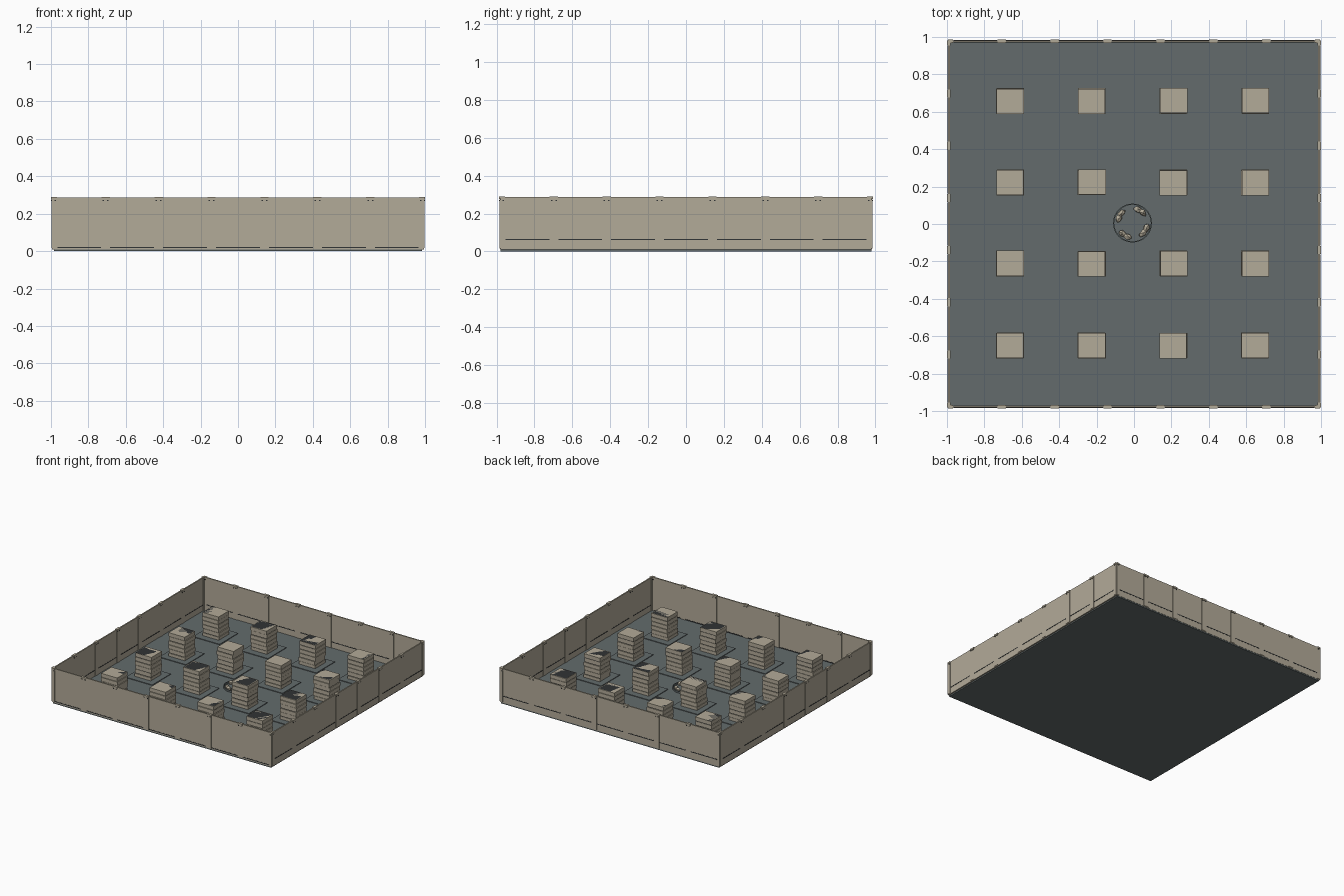
import bpy, bmesh, math, random
from mathutils import Matrix, Vector

if "Cube" in bpy.data.objects:
    bpy.data.objects.remove(bpy.data.objects["Cube"])

random.seed(4)
HX, HY = 0.99, 0.977        # wall centre lines
FLOOR, TOP = 0.016, 0.287


def material(name, rgb):
    m = bpy.data.materials.new(name)
    m.diffuse_color = (*rgb, 1)
    m.use_nodes = True
    m.node_tree.nodes["Principled BSDF"].inputs["Base Color"].default_value = m.diffuse_color
    return m


STONE = material("beige stone", (0.45, 0.405, 0.315))
SLATE = material("slate floor", (0.125, 0.148, 0.15))
DARK = material("dark joint", (0.03, 0.033, 0.035))


def add_box(bm, lo, hi, mat=0, rot=0.0):
    lo, hi = Vector(lo), Vector(hi)
    size = hi - lo
    mtx = (Matrix.Translation((lo + hi) / 2) @ Matrix.Rotation(rot, 4, 'Z')
           @ Matrix.Diagonal((*size, 1)))
    verts = bmesh.ops.create_cube(bm, size=1, matrix=mtx)["verts"]
    for f in {f for v in verts for f in v.link_faces}:
        f.material_index = mat


def finish(bm, name, mats):
    me = bpy.data.meshes.new(name)
    bm.to_mesh(me)
    bm.free()
    for m in mats:
        me.materials.append(m)
    ob = bpy.data.objects.new(name, me)
    bpy.context.collection.objects.link(ob)
    return ob


# floor slab
bm = bmesh.new()
add_box(bm, (-0.985, -0.98, 0), (0.985, 0.98, FLOOR))
finish(bm, "floor_slab", [SLATE])


# one wall along local x, with outside toward local -y
def wall(name, length, offset, angle, strip_z):
    bm = bmesh.new()
    h = length / 2
    add_box(bm, (-h, -0.005, 0.01), (h, 0.005, TOP))
    step = length / 7
    for i in range(8):
        x = -h + i * step
        a, b = max(x - 0.022, -h - 0.004), min(x + 0.022, h + 0.004)
        # flat post and top clamp
        add_box(bm, (a, -0.008, FLOOR), (b, 0.008, TOP - 0.012))
        add_box(bm, (a, -0.01, TOP - 0.01), (b, 0.01, TOP + 0.003))
        # clamp bolts
        for s in (-0.012, 0.012):
            if abs(x + s) < h:
                add_box(bm, (x + s - 0.004, -0.0095, TOP - 0.02),
                        (x + s + 0.004, 0.0095, TOP - 0.014), 1)
        # dark joint between posts near the foot
        if i < 7:
            add_box(bm, (x + 0.024, -0.0065, strip_z - 0.003),
                    (x + step - 0.024, 0.0065, strip_z + 0.003), 1)
    bm.transform(Matrix.Rotation(angle, 4, 'Z') @ Matrix.Translation((0, -offset, 0)))
    finish(bm, name, [STONE, DARK])


wall("front_wall", 2 * HX, HY, 0, 0.02)
wall("right_wall", 2 * HY, HX, math.pi / 2, 0.064)
wall("back_wall", 2 * HX, HY, math.pi, 0.064)
wall("left_wall", 2 * HY, HX, -math.pi / 2, 0.064)

# stacked block pillars on thin floor plates
LAYERS, H = 6, 0.2
for i, cx in enumerate((-0.663, -0.226, 0.211, 0.647)):
    for j, cy in enumerate((-0.649, -0.212, 0.222, 0.658)):
        bm = bmesh.new()
        add_box(bm, (cx - 0.12, cy - 0.12, FLOOR - 0.005),
                (cx + 0.12, cy + 0.12, FLOOR + 0.005))
        finish(bm, f"floor_plate_{i}_{j}", [SLATE])
        bm = bmesh.new()
        add_box(bm, (cx - 0.068, cy - 0.062, FLOOR),
                (cx + 0.068, cy + 0.062, FLOOR + H - 0.004), 1)
        for k in range(LAYERS):
            z = FLOOR + k * H / LAYERS
            dx, dy = random.uniform(-.003, .003), random.uniform(-.003, .003)
            add_box(bm, (cx + dx - 0.073, cy + dy - 0.067, z),
                    (cx + dx + 0.073, cy + dy + 0.067, z + H / LAYERS - 0.004))
        finish(bm, f"block_pillar_{i}_{j}", [STONE, DARK])

# central ring: low tube with four rough stones inside
bm = bmesh.new()
N = 32
rings = []
for r, z in ((0.104, FLOOR), (0.104, FLOOR + 0.014), (0.098, FLOOR + 0.014), (0.098, FLOOR)):
    rings.append([bm.verts.new((-0.008 + r * math.cos(t * math.tau / N),
                                0.005 + r * math.sin(t * math.tau / N), z)) for t in range(N)])
for a, b in zip(rings, rings[1:] + rings[:1]):
    for t in range(N):
        u = (t + 1) % N
        bm.faces.new((a[t], a[u], b[u], b[t]))
bmesh.ops.recalc_face_normals(bm, faces=bm.faces)
finish(bm, "centre_ring", [SLATE])

bm = bmesh.new()
for deg in (150, 58, -32, 238):
    t = math.radians(deg)
    for d in (-0.2, 0.2):
        c = Vector((-0.008 + 0.078 * math.cos(t + d), 0.005 + 0.078 * math.sin(t + d), FLOOR + 0.011))
        m = (Matrix.Translation(c) @ Matrix.Rotation(t + d, 4, 'Z')
             @ Matrix.Diagonal((0.017, 0.026, 0.018, 1)))
        vs = bmesh.ops.create_icosphere(bm, subdivisions=1, radius=1, matrix=m)["verts"]
        for v in vs:
            v.co += Vector([random.uniform(-.003, .003) for _ in range(3)])
            v.co.z = max(v.co.z, FLOOR - 0.002)
finish(bm, "centre_stones", [STONE])
